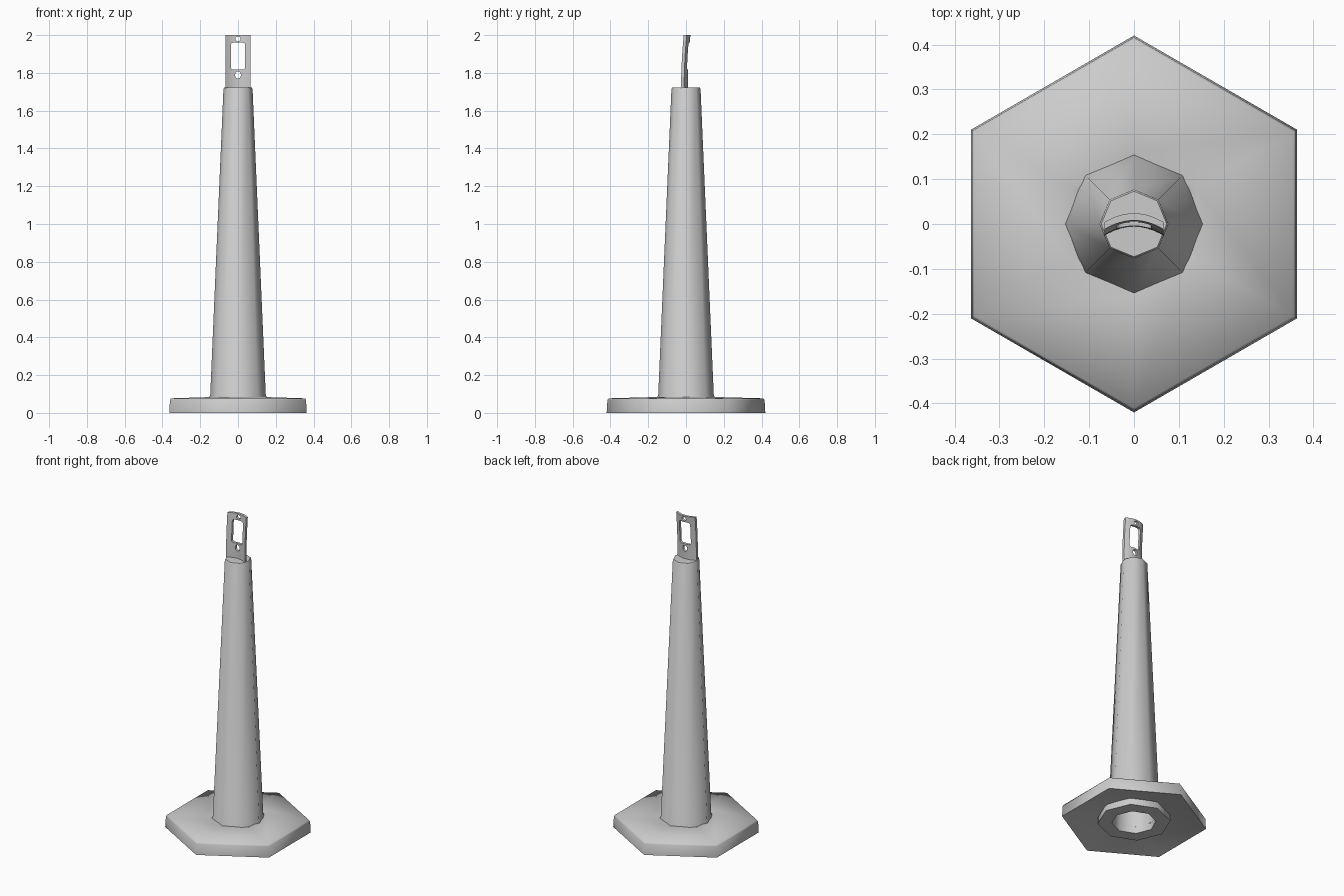
import bpy, bmesh, math

cube = bpy.data.objects.get("Cube")
if cube:
    bpy.data.objects.remove(cube, do_unlink=True)

grey = bpy.data.materials.new("plain_grey")
grey.use_nodes = True
grey.diffuse_color = (0.6, 0.6, 0.6, 1)
grey.node_tree.nodes["Principled BSDF"].inputs["Base Color"].default_value = (0.6, 0.6, 0.6, 1)


def make_object(name, bm):
    mesh = bpy.data.meshes.new(name)
    bmesh.ops.recalc_face_normals(bm, faces=bm.faces)
    bm.to_mesh(mesh)
    bm.free()
    obj = bpy.data.objects.new(name, mesh)
    bpy.context.collection.objects.link(obj)
    mesh.materials.append(grey)
    return obj


def smooth(obj, degrees):
    bpy.ops.object.select_all(action="DESELECT")
    obj.select_set(True)
    bpy.context.view_layer.objects.active = obj
    bpy.ops.object.shade_smooth_by_angle(angle=math.radians(degrees))


def lathe(name, profile, sides, turn):
    """Sweep a closed (radius, height) profile around z."""
    bm = bmesh.new()
    rings = []
    for r, z in profile:
        angles = [turn + math.tau * i / sides for i in range(sides)]
        rings.append([bm.verts.new((r * math.cos(a), r * math.sin(a), z)) for a in angles])
    for a, b in zip(rings, rings[1:] + rings[:1]):
        for i in range(sides):
            j = (i + 1) % sides
            bm.faces.new((a[i], a[j], b[j], b[i]))
    bmesh.ops.remove_doubles(bm, verts=bm.verts, dist=0.0005)
    return make_object(name, bm)


# Hexagonal foot, hollowed underneath
base = lathe("base", [(0.42, 0), (0.416, 0.068), (0.41, 0.077), (0.161, 0.084),
                      (0.14, 0.078), (0.14, 0.045), (0.22, 0.045)], 6, math.pi / 2)
smooth(base, 65)

# Hollow eight-sided post with a flange held inside the foot
post = lathe("post", [(0.128, 0.002), (0.21, 0.002), (0.208, 0.046), (0.155, 0.05),
                      (0.155, 0.08), (0.147, 0.095), (0.077, 1.716), (0.073, 1.722),
                      (0, 1.723), (0, 1.68), (0.06, 1.68)], 8, 0)
smooth(post, 50)

# Curved handle plate: arched across, leaning back towards the top
WIDTH, LOW, HIGH, THICK = 0.066, 1.715, 2.0, 0.016
bm = bmesh.new()
bmesh.ops.create_grid(bm, x_segments=12, y_segments=12, size=1)
for v in bm.verts:
    u, t = v.co.x, (v.co.y + 1) / 2
    y = -0.026 + 0.014 * t * t + 0.02 * (1 - u * u)
    v.co = (u * WIDTH, y, LOW + (HIGH - LOW) * t)
front = bm.faces[:]
back = bmesh.ops.extrude_face_region(bm, geom=front, use_keep_orig=True)["geom"]
bmesh.ops.translate(bm, vec=(0, THICK, 0),
                    verts=[g for g in back if isinstance(g, bmesh.types.BMVert)])
handle = make_object("handle", bm)


def opening(name, half_w, z0, z1, corner):
    """Cut a rounded opening through the handle."""
    bm = bmesh.new()
    bmesh.ops.create_cube(bm, size=1)
    for v in bm.verts:
        v.co = (v.co.x * 2 * half_w, v.co.y * 0.3, (z0 + z1) / 2 + v.co.z * (z1 - z0))
    edges = [e for e in bm.edges if abs(e.verts[0].co.y - e.verts[1].co.y) > 0.1]
    bmesh.ops.bevel(bm, geom=edges, offset=corner, segments=3, profile=0.5, affect="EDGES")
    cutter = make_object(name, bm)
    cutter.hide_render = True
    mod = handle.modifiers.new(name, "BOOLEAN")
    mod.operation, mod.solver, mod.object = "DIFFERENCE", "EXACT", cutter
    bpy.context.view_layer.objects.active = handle
    bpy.ops.object.modifier_apply(modifier=name)
    bpy.data.objects.remove(cutter, do_unlink=True)


opening("grip_window", 0.038, 1.817, 1.96, 0.012)
opening("upper_hole", 0.014, 1.968, 1.992, 0.0115)
opening("lower_hole", 0.015, 1.77, 1.808, 0.0145)
smooth(handle, 40)
